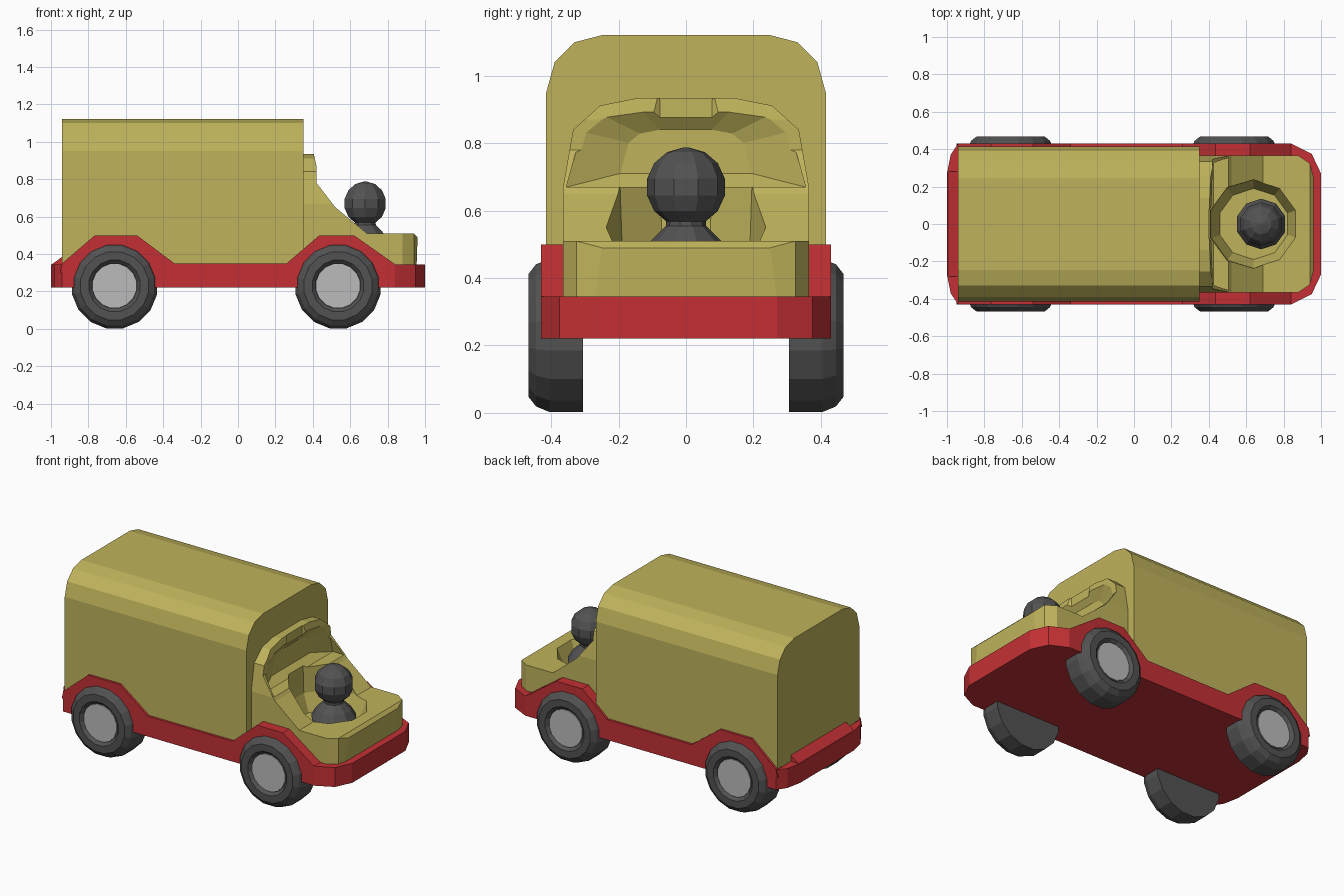
import bpy, bmesh, math
from mathutils import Vector

cube = bpy.data.objects.get("Cube")
if cube:
    bpy.data.objects.remove(cube, do_unlink=True)


def material(name, rgb):
    m = bpy.data.materials.new(name)
    m.use_nodes = True
    m.diffuse_color = (*rgb, 1)
    m.node_tree.nodes["Principled BSDF"].inputs["Base Color"].default_value = (*rgb, 1)
    return m


RED = material("red paint", (0.55, 0.03, 0.035))
YELLOW = material("mustard yellow", (0.52, 0.45, 0.105))
DARK = material("dark rubber", (0.085, 0.085, 0.085))
GREY = material("hub grey", (0.50, 0.50, 0.50))


def finish(name, bm, mat):
    bmesh.ops.recalc_face_normals(bm, faces=bm.faces)
    mesh = bpy.data.meshes.new(name)
    bm.to_mesh(mesh)
    bm.free()
    ob = bpy.data.objects.new(name, mesh)
    bpy.context.collection.objects.link(ob)
    if mat:
        mesh.materials.append(mat)
    return ob


def loft(name, rings, mat):
    """Skin between equal rings of points and cap both ends."""
    bm = bmesh.new()
    loops = [[bm.verts.new(p) for p in ring] for ring in rings]
    n = len(loops[0])
    for a, b in zip(loops, loops[1:]):
        for i in range(n):
            j = (i + 1) % n
            bm.faces.new((a[i], a[j], b[j], b[i]))
    bm.faces.new(loops[0])
    bm.faces.new(loops[-1])
    return finish(name, bm, mat)


def prism(name, pts, axis, lo, hi, mat=None):
    def place(p, d):
        return {"x": (d, *p), "y": (p[0], d, p[1]), "z": (*p, d)}[axis]
    return loft(name, [[place(p, d) for p in pts] for d in (lo, hi)], mat)


def mirrored(half):
    """Close a symmetric (side, up) profile."""
    return half + [(-y, z) for y, z in reversed(half)]


def lathe(name, profile, sides, centre, axis, mat):
    """Revolve (radius, along) points about the y or z axis."""
    rings = []
    for r, d in profile:
        ring = []
        for i in range(sides):
            t = math.tau * (i + 0.5) / sides
            c, s = r * math.cos(t), r * math.sin(t)
            ring.append(Vector(centre) + Vector((c, d, s) if axis == "y" else (c, s, d)))
        rings.append(ring)
    return loft(name, rings, mat)


def boolean(ob, cutter, operation):
    mod = ob.modifiers.new("cut", "BOOLEAN")
    mod.operation, mod.solver, mod.object = operation, "EXACT", cutter
    bpy.context.view_layer.update()
    deps = bpy.context.evaluated_depsgraph_get()
    mesh = bpy.data.meshes.new_from_object(ob.evaluated_get(deps))
    ob.modifiers.clear()
    ob.data = mesh
    bpy.data.objects.remove(cutter, do_unlink=True)


# Chassis slab with chamfered corners
half_plan = [(-1, 0.27), (-0.98, 0.37), (-0.94, 0.43), (0.84, 0.43), (0.95, 0.375), (1, 0.27)]
plan = half_plan + [(x, -y) for x, y in reversed(half_plan)]
prism("chassis", plan, "z", 0.22, 0.345, RED)
prism("rear_ledge", [(-0.995, 0.345), (-0.94, 0.385), (-0.9, 0.345)], "y", -0.28, 0.28, RED)

# Fenders rising over the wheels
arch = [(-0.95, 0.3), (-0.94, 0.35), (-0.765, 0.5), (-0.54, 0.5), (-0.34, 0.35),
        (0.26, 0.35), (0.435, 0.5), (0.62, 0.5), (0.84, 0.345), (0.84, 0.3)]
for side, s in (("left", 1), ("right", -1)):
    prism(side + "_fender", arch, "y", s * 0.365, s * 0.43, RED)

# Cargo box with rounded roof
box = mirrored([(0.415, 0.345), (0.415, 0.95), (0.39, 1.04), (0.33, 1.10), (0.245, 1.122)])
prism("cargo_box", box, "x", -0.94, 0.35, YELLOW)

# Cab: side profile trimmed by the arch and by the rounded nose
side_profile = [(0.34, 0.34), (0.955, 0.34), (0.96, 0.49), (0.94, 0.51), (0.69, 0.51), (0.52, 0.65),
                (0.42, 0.78), (0.42, 0.87), (0.405, 0.935), (0.34, 0.935)]
cab = prism("cab", side_profile, "y", -0.5, 0.5, YELLOW)
hood_arch = mirrored([(0.365, 0.3), (0.365, 0.67), (0.335, 0.84), (0.255, 0.912), (0.14, 0.935)])
boolean(cab, prism("arch_trim", hood_arch, "x", 0.3, 1.1), "INTERSECT")
nose = [(0.3, 0.365), (0.88, 0.365), (0.94, 0.325), (0.96, 0.25)]
nose += [(x, -y) for x, y in reversed(nose)]
boolean(cab, prism("nose_trim", nose, "z", 0.2, 1.2), "INTERSECT")

# Scooped recess under the arch
inner = mirrored([(0.355, 0.67), (0.31, 0.835), (0.25, 0.885), (0.14, 0.906)])
scoop = [[(x, y * k, 0.76 + (z - 0.76) * k) for y, z in inner] for x, k in ((0.375, 0.55), (0.425, 1), (0.6, 1))]
boolean(cab, loft("scoop", scoop, None), "DIFFERENCE")

# Cockpit well
well = [(0.19, 0.40), (0.235, 0.51), (0.255, 1.0)]
boolean(cab, lathe("well", well, 10, (0.64, 0, 0), "z", None), "DIFFERENCE")

# Driver: torso with neck, and head
torso = [(0.13, 0.39), (0.135, 0.46), (0.105, 0.51), (0.06, 0.555), (0.055, 0.6)]
lathe("driver_body", torso, 10, (0.68, 0, 0), "z", DARK)
head = [(0.118 * math.sin(t), -0.118 * math.cos(t)) for t in (math.pi * (i + 0.15) / 7.3 for i in range(8))]
lathe("driver_head", head, 10, (0.68, 0, 0.67), "z", DARK)

# Wheels: tyre with recessed rim, and hub disc
tyre = [(0.232, 0.305), (0.232, 0.405), (0.215, 0.445), (0.185, 0.468), (0.14, 0.468), (0.122, 0.45)]
hub = [(0.118, 0.43), (0.118, 0.455)]
for end, x in (("rear", -0.66), ("front", 0.535)):
    for side, s in (("left", 1), ("right", -1)):
        for part, profile, mat in (("tyre", tyre, DARK), ("hub", hub, GREY)):
            lathe(f"{end}_{side}_{part}", [(r, s * d) for r, d in profile], 16, (x, 0, 0.23), "y", mat)
